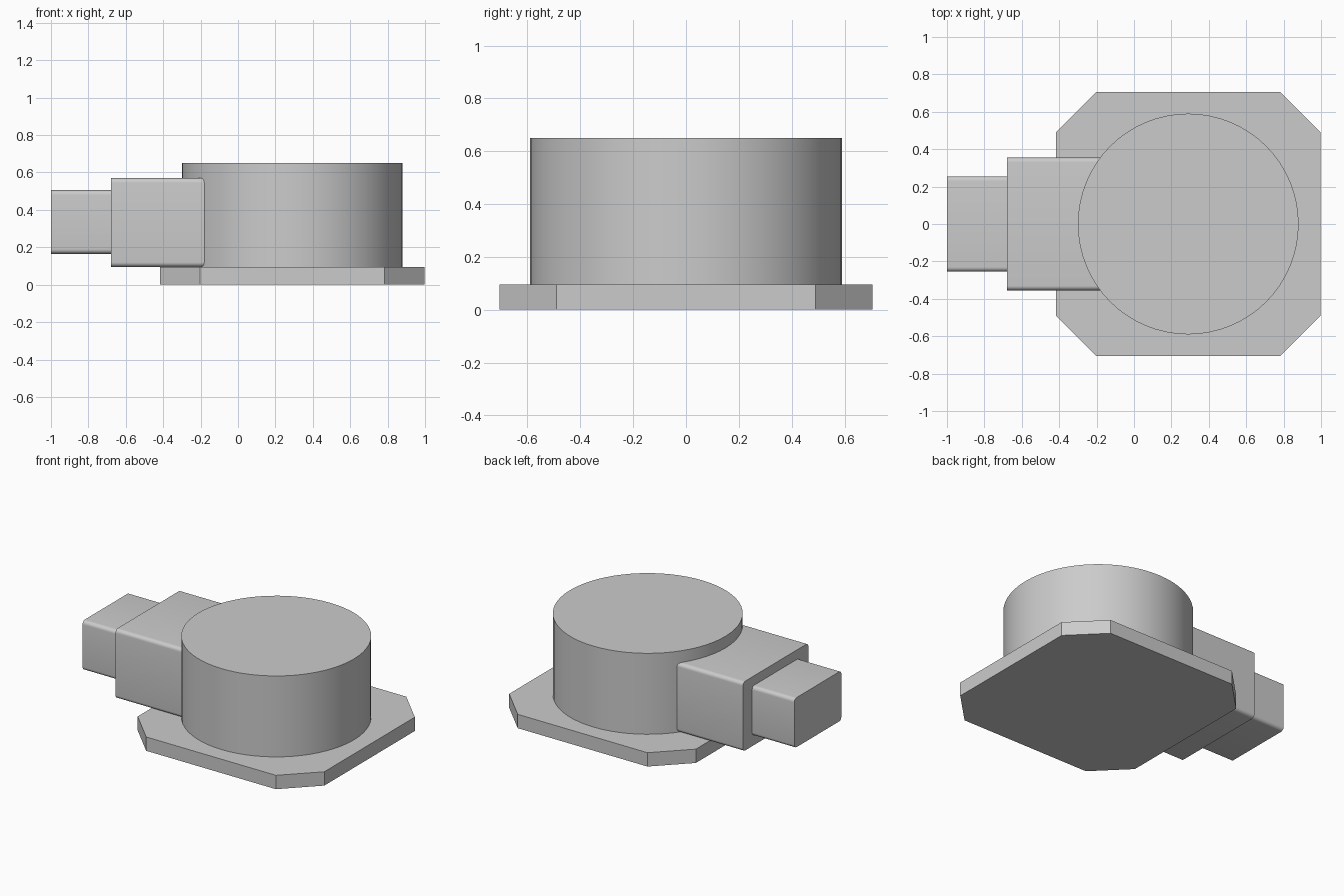
import bpy, bmesh, math

if "Cube" in bpy.data.objects:
    bpy.data.objects.remove(bpy.data.objects["Cube"], do_unlink=True)

grey = bpy.data.materials.new("light_grey")
grey.use_nodes = True
colour = (0.6, 0.6, 0.6, 1)
grey.diffuse_color = colour
grey.node_tree.nodes["Principled BSDF"].inputs["Base Color"].default_value = colour


def finish(obj, name):
    obj.name = obj.data.name = name
    obj.data.materials.append(grey)
    bpy.ops.object.select_all(action="DESELECT")
    obj.select_set(True)
    bpy.context.view_layer.objects.active = obj
    bpy.ops.object.shade_smooth_by_angle(angle=math.radians(30))


def extrude_profile(name, points, direction):
    """Extrude a closed flat outline along a direction."""
    bm = bmesh.new()
    face = bm.faces.new([bm.verts.new(p) for p in points])
    ext = bmesh.ops.extrude_face_region(bm, geom=[face], use_keep_orig=True)
    moved = [v for v in ext["geom"] if isinstance(v, bmesh.types.BMVert)]
    bmesh.ops.translate(bm, verts=moved, vec=direction)
    bmesh.ops.recalc_face_normals(bm, faces=bm.faces)
    mesh = bpy.data.meshes.new(name)
    bm.to_mesh(mesh)
    bm.free()
    obj = bpy.data.objects.new(name, mesh)
    bpy.context.collection.objects.link(obj)
    finish(obj, name)


def rounded_bar(name, x0, x1, half_width, z0, z1, radius, steps=6):
    """Bar along x whose four long edges are rounded."""
    points = []
    corners = ((1, z1 - radius), (-1, z1 - radius), (-1, z0 + radius), (1, z0 + radius))
    for quarter, (side, z) in enumerate(corners):
        for i in range(steps + 1):
            a = (quarter + i / steps) * math.pi / 2
            points.append((x0, side * (half_width - radius) + radius * math.cos(a),
                           z + radius * math.sin(a)))
    extrude_profile(name, points, (x1 - x0, 0, 0))


# Base plate with chamfered corners
CENTRE, PLATE_TOP = 0.29, 0.095
half_x, half_y, cut = 0.708, 0.706, 0.216
outline = [(half_x, half_y - cut), (half_x - cut, half_y)]
outline += [(-x, y) for x, y in reversed(outline)]
outline += [(-x, -y) for x, y in outline]
extrude_profile("base_plate", [(CENTRE + x, y, 0) for x, y in outline], (0, 0, PLATE_TOP))

# Round housing
height = 0.65 - PLATE_TOP
bpy.ops.mesh.primitive_cylinder_add(vertices=64, radius=0.59, depth=height,
                                    location=(CENTRE, 0, PLATE_TOP + height / 2))
finish(bpy.context.object, "round_housing")

# Stepped side connector
rounded_bar("connector_body", -0.68, -0.1, 0.355, PLATE_TOP, 0.57, 0.025)
rounded_bar("connector_end", -1.0, -0.66, 0.255, 0.165, 0.505, 0.025)
